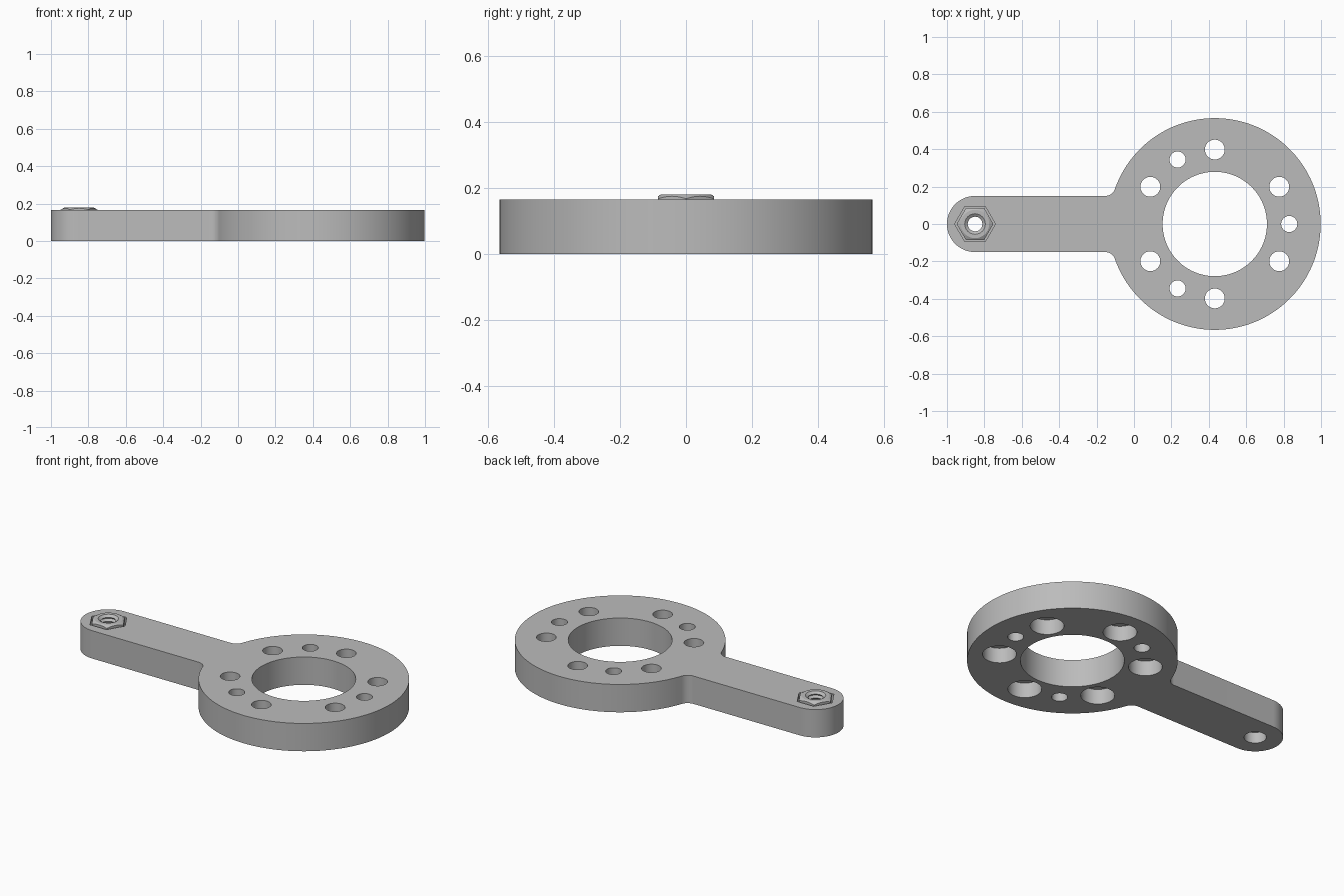
import bpy
import bmesh
from math import atan2, cos, pi, radians, sin, sqrt

if "Cube" in bpy.data.objects:
    bpy.data.objects.remove(bpy.data.objects["Cube"])

THICK = 0.165
RING_X, RING_R = 0.432, 0.566
ARM_X, ARM_R = -0.85, 0.15
FILLET = 0.055

grey = bpy.data.materials.new("grey metal")
grey.use_nodes = True
grey.diffuse_color = (0.5, 0.5, 0.5, 1)
grey.node_tree.nodes["Principled BSDF"].inputs["Base Color"].default_value = (0.5, 0.5, 0.5, 1)


def finish(name, bm):
    bmesh.ops.recalc_face_normals(bm, faces=bm.faces)
    mesh = bpy.data.meshes.new(name)
    bm.to_mesh(mesh)
    bm.free()
    mesh.materials.append(grey)
    obj = bpy.data.objects.new(name, mesh)
    bpy.context.collection.objects.link(obj)
    return obj


def arc(x, y, r, start, end, steps):
    angles = [start + (end - start) * i / steps for i in range(steps + 1)]
    return [(x + r * cos(a), y + r * sin(a)) for a in angles]


def prism(name, outline, z0, z1):
    bm = bmesh.new()
    base = bm.faces.new([bm.verts.new((x, y, z0)) for x, y in outline])
    top = bmesh.ops.extrude_face_region(bm, geom=[base])["geom"]
    bmesh.ops.translate(bm, vec=(0, 0, z1 - z0),
                        verts=[v for v in top if isinstance(v, bmesh.types.BMVert)])
    if not base.is_valid or len(bm.faces) < len(outline) + 2:
        bm.faces.new([v for v in bm.verts if v.co.z == z0])
    return finish(name, bm)


def lathe(bm, x, y, profile, closed=False, steps=48):
    """Revolve (radius, height) points about a vertical axis."""
    rings = [[bm.verts.new((px, py, z)) for px, py in arc(x, y, r, 0, 2 * pi, steps)[:-1]]
             for r, z in profile]
    pairs = list(zip(rings, rings[1:]))
    if closed:
        pairs.append((rings[-1], rings[0]))
    else:
        bm.faces.new(rings[0])
        bm.faces.new(rings[-1])
    for a, b in pairs:
        for i in range(steps):
            j = (i + 1) % steps
            bm.faces.new((a[i], a[j], b[j], b[i]))


def boolean(obj, other, operation):
    mod = obj.modifiers.new(operation.lower(), 'BOOLEAN')
    mod.operation, mod.solver, mod.object = operation, 'EXACT', other
    bpy.context.view_layer.objects.active = obj
    bpy.ops.object.modifier_apply(modifier=mod.name)
    bpy.data.objects.remove(other)


def smooth(obj):
    bpy.ops.object.select_all(action='DESELECT')
    obj.select_set(True)
    bpy.context.view_layer.objects.active = obj
    bpy.ops.object.shade_smooth_by_angle(angle=radians(30))


# Lever outline: upper half from ring to arm end, then mirrored
fy = ARM_R + FILLET
fx = RING_X - sqrt((RING_R + FILLET) ** 2 - fy ** 2)
meet = atan2(fy, fx - RING_X)
half = arc(RING_X, 0, RING_R, 0, meet, 56)
half += arc(fx, fy, FILLET, meet - pi, -pi / 2, 8)[1:]
half += arc(ARM_X, 0, ARM_R, pi / 2, pi, 16)
outline = half + [(x, -y) for x, y in reversed(half[1:-1])]
plate = prism("lever_plate", outline, 0, THICK)

# Centre bore, six counterbored holes, three plain holes, arm hole
cuts = bmesh.new()
lathe(cuts, RING_X, 0, [(0.279, -0.1), (0.279, 0.3)], steps=96)
for i in range(6):
    a = radians(30 + 60 * i)
    lathe(cuts, RING_X + 0.398 * cos(a), 0.398 * sin(a),
          [(0.091, -0.1), (0.091, 0.09), (0.053, 0.09), (0.053, 0.3)])
for i in range(3):
    a = radians(120 * i)
    lathe(cuts, RING_X + 0.398 * cos(a), 0.398 * sin(a), [(0.043, -0.1), (0.043, 0.3)])
lathe(cuts, ARM_X, 0, [(0.06, -0.1), (0.06, 0.1)])
boolean(plate, finish("hole_cutter", cuts), 'DIFFERENCE')

# Hexagonal nut pocket
NUT_Z0, NUT_Z1 = 0.065, 0.18
pocket = prism("pocket_cutter", arc(ARM_X, 0, 0.109, 0, 2 * pi, 6)[:-1], NUT_Z0, 0.3)
boolean(plate, pocket, 'DIFFERENCE')
smooth(plate)

# Chamfered hex nut with ridged bore
profile = [(0.055, NUT_Z0), (0.076, NUT_Z0), (0.11, NUT_Z0 + 0.02),
           (0.11, NUT_Z1 - 0.02), (0.076, NUT_Z1), (0.055, NUT_Z1)]
ridges = 5
pitch = (NUT_Z1 - NUT_Z0) / ridges
for i in range(ridges):
    z = NUT_Z1 - pitch * i
    profile.append((0.039, z - pitch / 2))
    if i < ridges - 1:
        profile.append((0.051, z - pitch))
body = bmesh.new()
lathe(body, ARM_X, 0, profile, closed=True)
nut = prism("hex_nut", arc(ARM_X, 0, 0.098, 0, 2 * pi, 6)[:-1], NUT_Z0 - 0.02, NUT_Z1 + 0.02)
boolean(nut, finish("nut_profile_cutter", body), 'INTERSECT')
smooth(nut)
